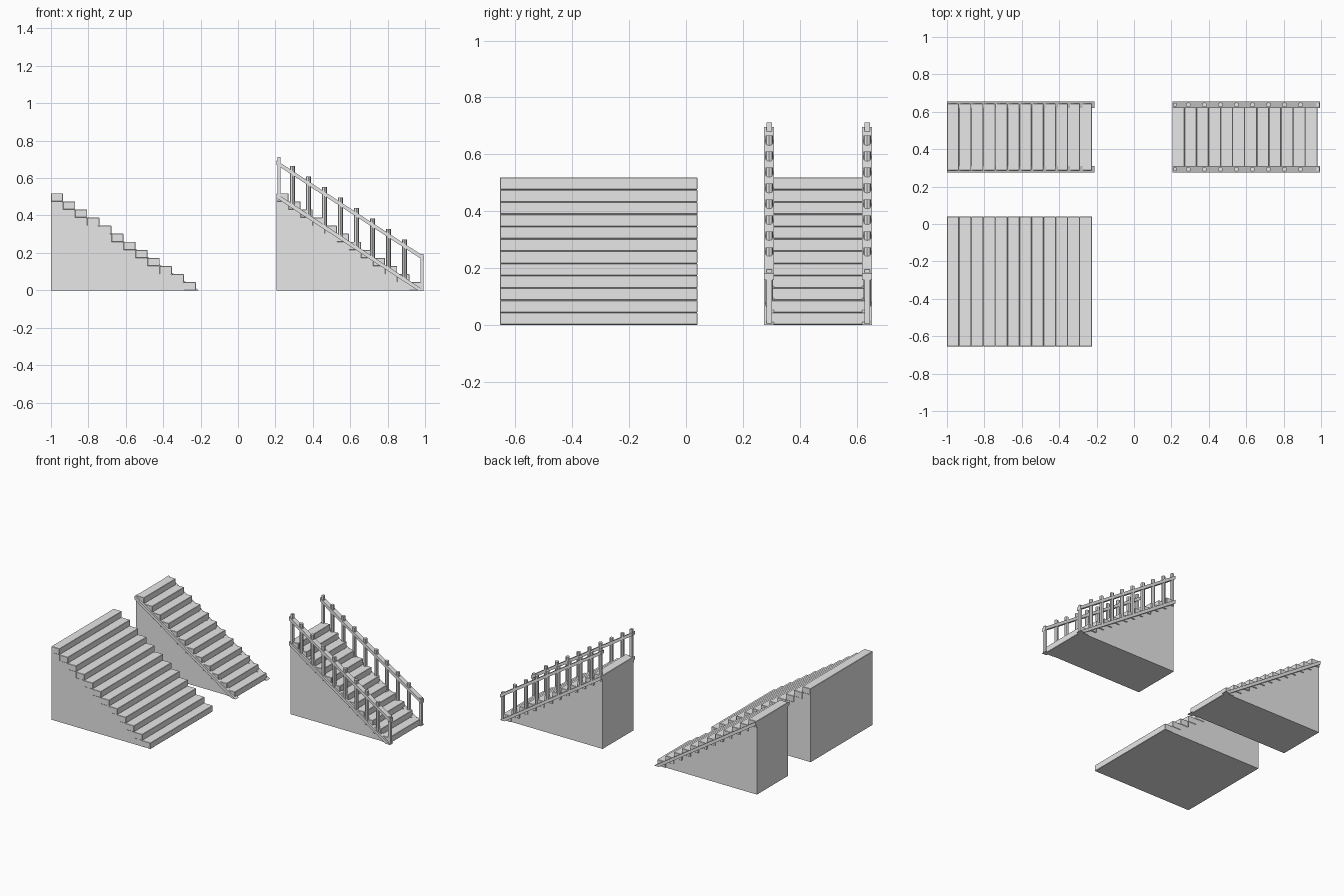
import bpy
from mathutils import Vector

cube = bpy.data.objects.get("Cube")
if cube:
    bpy.data.objects.remove(cube)

STEPS, RUN, RISE = 12, 0.0646, 0.0432
HEIGHT = STEPS * RISE
LENGTH = STEPS * RUN

stone = bpy.data.materials.new("light_grey")
stone.use_nodes = True
GREY = (0.8, 0.8, 0.8, 1)
stone.diffuse_color = GREY
stone.node_tree.nodes["Principled BSDF"].inputs["Base Color"].default_value = GREY


def prism(name, profile, x0, y0, y1):
    """Extrude an x-z profile from y0 to y1."""
    n = len(profile)
    verts = [(x0 + x, y, z) for y in (y0, y1) for x, z in profile]
    faces = [list(range(n)), list(range(2 * n - 1, n - 1, -1))]
    faces += [[(i + 1) % n, i, n + i, n + (i + 1) % n] for i in range(n)]
    mesh = bpy.data.meshes.new(name)
    mesh.from_pydata(verts, [], faces)
    mesh.materials.append(stone)
    obj = bpy.data.objects.new(name, mesh)
    bpy.context.collection.objects.link(obj)
    return obj


def box(name, x0, x1, y0, y1, z0, z1):
    return prism(name, [(x0, z0), (x1, z0), (x1, z1), (x0, z1)], 0, y0, y1)


def baluster(name, x, y, z0, z1):
    bpy.ops.mesh.primitive_cylinder_add(vertices=8, radius=0.013, depth=z1 - z0,
                                        location=Vector((x, y, (z0 + z1) / 2)))
    obj = bpy.context.object
    obj.name = name
    obj.data.materials.append(stone)


def stairs(name, x0, y_mid, half, inset):
    # Solid wedge under the steps
    prism(name + "_wedge", [(0, 0), (LENGTH - 0.005, 0), (0, HEIGHT - 0.006)],
          x0, y_mid - half + inset, y_mid + half - inset)
    # Step blocks, one run long each
    for i in range(STEPS):
        top = HEIGHT - i * RISE
        step = box(f"{name}_step_{i + 1}", x0 + i * RUN, x0 + (i + 1) * RUN,
                   y_mid - half, y_mid + half, top - RISE, top)
        bevel = step.modifiers.new("soft_edge", "BEVEL")
        bevel.width = 0.002
        bevel.segments = 1


def slope_z(x):
    """Height of the stringer top at distance x from the high end."""
    return HEIGHT * (1 - x / 0.79)


RAIL_Y, RAIL_HALF, SIDE_MID = 0.1725, 0.0175, 0.465
STRINGER = [(0, HEIGHT), (0, HEIGHT - 0.025), (0.755, 0), (0.79, 0)]
HANDRAIL = [(0.0, 0.695), (0.0, 0.672), (0.79, 0.158), (0.79, 0.181)]

# Wide plain stairs
stairs("wide_stairs", -1.0, -0.3075, 0.3475, 0.002)

# Two narrow stairs with sloping stringers
for name, x0 in (("narrow_stairs", -1.0), ("railed_stairs", 0.205)):
    stairs(name, x0, SIDE_MID, 0.178, 0.006)
    for side, s in (("left", 1), ("right", -1)):
        y = SIDE_MID + s * RAIL_Y
        prism(f"{name}_{side}_stringer", STRINGER, x0, y - RAIL_HALF, y + RAIL_HALF)

# Handrails, square end posts and octagonal balusters
X0 = 0.205
for side, s in (("left", 1), ("right", -1)):
    y = SIDE_MID + s * RAIL_Y
    prism(side + "_handrail", HANDRAIL, X0, y - RAIL_HALF, y + RAIL_HALF)
    box(side + "_top_post", X0 + 0.006, X0 + 0.023, y - 0.01, y + 0.01, 0.49, 0.712)
    box(side + "_bottom_post", X0 + 0.77, X0 + 0.787, y - 0.01, y + 0.01, 0.004, 0.195)
    for i in range(8):
        x = 0.086 + i * 0.0856
        z = slope_z(x)
        baluster(f"{side}_baluster_{i + 1}", X0 + x, y, z - 0.015, z + 0.203)
